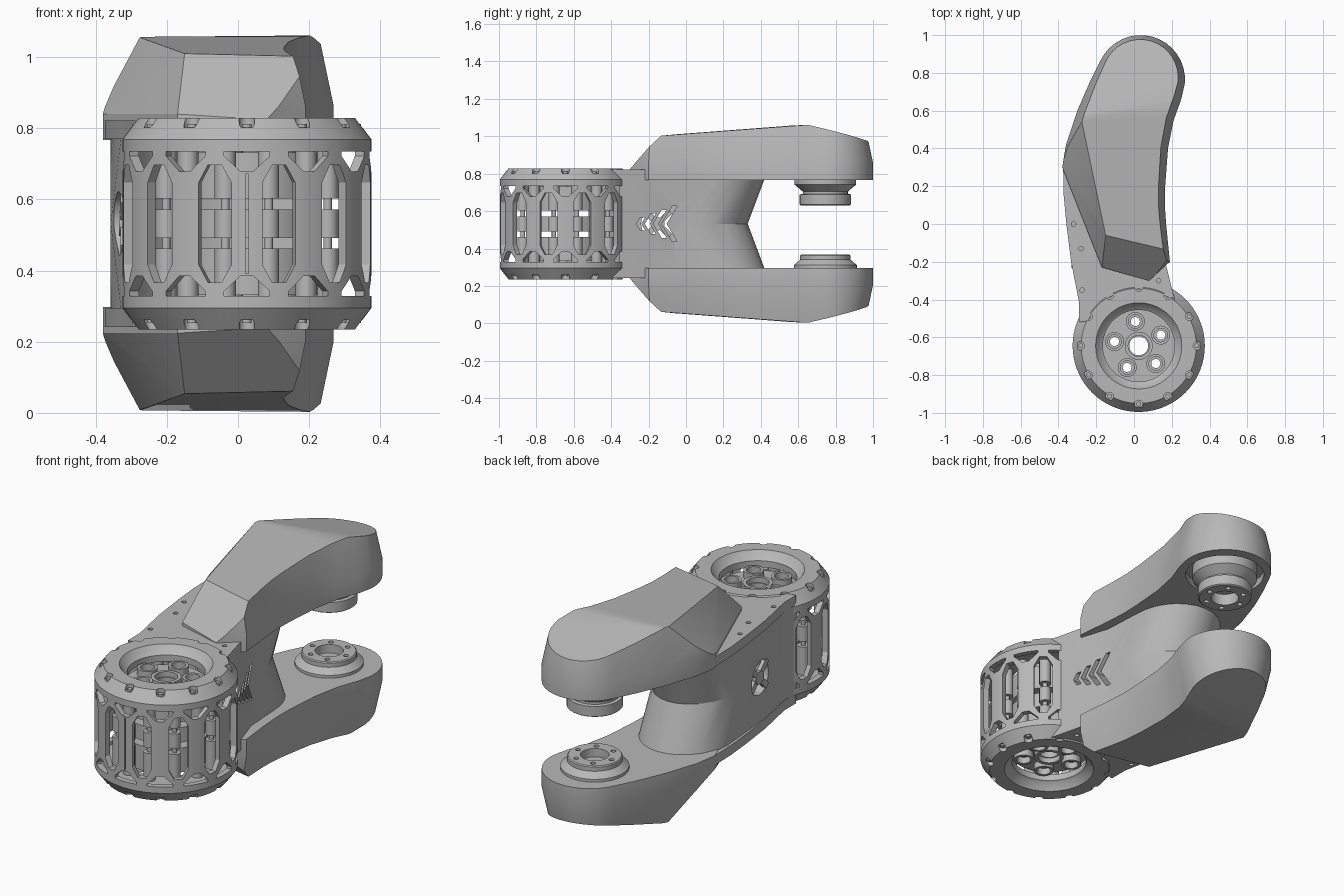
import bpy, bmesh
from math import sin, cos, pi, radians
from mathutils import Vector

cube = bpy.data.objects.get("Cube")
if cube:
    bpy.data.objects.remove(cube, do_unlink=True)

MID = 0.532                  # height of the mirror plane
DRUM = Vector((0.025, -0.645, 0))
HUB = Vector((0.02, 0.745, 0))

grey = bpy.data.materials.new("plain grey")
grey.use_nodes = True
COLOUR = (0.48, 0.48, 0.48, 1)
grey.diffuse_color = COLOUR
for node in grey.node_tree.nodes:
    if node.type == "BSDF_PRINCIPLED":
        node.inputs["Base Color"].default_value = COLOUR


def loft(bm, rings, closed=False):
    """Skin a list of equal point rings; cap the ends unless closed."""
    loops = [[bm.verts.new(p) for p in ring] for ring in rings]
    pairs = list(zip(loops, loops[1:]))
    if closed:
        pairs.append((loops[-1], loops[0]))
    else:
        bm.faces.new(loops[0])
        bm.faces.new(loops[-1])
    n = len(loops[0])
    for a, b in pairs:
        for i in range(n):
            j = (i + 1) % n
            bm.faces.new((a[i], a[j], b[j], b[i]))


def revolve(bm, profile, centre, sides=64, closed=False):
    """Turn (radius, height) points around a vertical axis."""
    angles = [2 * pi * i / sides for i in range(sides)]
    loft(bm, [[centre + Vector((r * cos(a), r * sin(a), h)) for a in angles]
              for r, h in profile], closed)


def rod(bm, centre, r, low, high, sides=20):
    revolve(bm, [(r, low), (r, high)], centre, sides)


def around(centre, radius, angle):
    return centre + Vector((radius * cos(angle), radius * sin(angle), 0))


def finish(name, bm, side=1):
    """Heights are measured from the mirror plane; side -1 flips them."""
    for v in bm.verts:
        v.co.z = MID + side * v.co.z
    bmesh.ops.recalc_face_normals(bm, faces=bm.faces[:])
    mesh = bpy.data.meshes.new(name)
    bm.to_mesh(mesh)
    bm.free()
    mesh.materials.append(grey)
    ob = bpy.data.objects.new(name, mesh)
    bpy.context.scene.collection.objects.link(ob)
    return ob


def activate(ob):
    bpy.ops.object.select_all(action="DESELECT")
    ob.select_set(True)
    bpy.context.view_layer.objects.active = ob


def carve(ob, cutter_bm, side=1):
    cutter = finish("cutter", cutter_bm, side)
    cutter.hide_render = True
    mod = ob.modifiers.new("cut", "BOOLEAN")
    mod.operation, mod.solver, mod.object = "DIFFERENCE", "EXACT", cutter
    activate(ob)
    bpy.ops.object.modifier_apply(modifier=mod.name)
    bpy.data.objects.remove(cutter, do_unlink=True)


def smooth(ob, angle=28):
    activate(ob)
    bpy.ops.object.shade_smooth_by_angle(angle=radians(angle))


def inset(points, d):
    """Shrink a counter-clockwise outline by d."""
    out = []
    for i, p in enumerate(points):
        t = (Vector(points[(i + 1) % len(points)]) - Vector(points[i - 1])).normalized()
        out.append((p[0] - t.y * d, p[1] + t.x * d))
    return out


def level(points, h):
    return [Vector((p[0], p[1], h)) for p in points]


def slice_off(bm, a, b, c):
    """Cut with the plane through three points, keeping the inner side."""
    a, b, c = Vector(a), Vector(b), Vector(c)
    normal = (b - a).cross(c - a).normalized()
    if normal.dot(Vector((0, 0.4, 0.27)) - a) > 0:
        normal.negate()
    bmesh.ops.bisect_plane(bm, geom=bm.verts[:] + bm.edges[:] + bm.faces[:],
                           plane_co=a, plane_no=normal, clear_outer=True)
    bmesh.ops.holes_fill(bm, edges=[e for e in bm.edges if e.is_boundary])


# Faceted fork arms: a tapered curved block with a round end, trimmed by planes
TIP = [around(Vector((.035, .765, 0)), .235, radians(a)) for a in range(-5, 160, 10)]
ARM = ([(.08, -.3), (.19, -.2), (.17, 0), (.163, .1), (.165, .2), (.18, .4), (.21, .55), (.25, .66)]
       + [(p.x, p.y) for p in TIP] + [(-.235, .75), (-.3, .6), (-.36, .42), (-.38, .3), (-.17, -.23)])
RIDGE_L, RIDGE_R = (-.28, .56, .525), (.2, .65, .529)
NOSE_L, NOSE_R = (-.15, -.06, .478), (.13, -.12, .478)
FLANK, TOE = (-.38, .3, .308), (-.17, -.23, .308)
for side, name in ((1, "upper_arm"), (-1, "lower_arm")):
    bm = bmesh.new()
    loft(bm, [level(ARM, .235), level(ARM, .33), level(inset(ARM, .055), .59)])
    slice_off(bm, RIDGE_L, RIDGE_R, NOSE_L)
    slice_off(bm, RIDGE_L, RIDGE_R, (0, .97, .438))
    slice_off(bm, RIDGE_L, NOSE_L, FLANK)
    slice_off(bm, NOSE_L, FLANK, TOE)
    slice_off(bm, NOSE_L, NOSE_R, TOE)
    arm = finish(name, bm, side)
    if side == 1:
        bm = bmesh.new()
        rod(bm, HUB, .2, .1, .275, 48)
        carve(arm, bm)
    smooth(arm, 24)

# Bearing hubs facing each other between the arms
UPPER = [(.165, .29), (.165, .21), (.12, .172), (.12, .16), (.137, .157),
         (.137, .103), (.13, .098), (.07, .098), (.07, .16)]
LOWER = [(.168, .25), (.168, .22), (.135, .192), (.135, .17), (.13, .165),
         (.07, .165), (.07, .21)]
for side, name, profile in ((1, "upper_hub", UPPER), (-1, "lower_hub", LOWER)):
    bm = bmesh.new()
    revolve(bm, profile, HUB, 48)
    hub = finish(name, bm, side)
    bm = bmesh.new()
    face = profile[-2][1]
    for k in range(6):
        rod(bm, around(HUB, .1, k * pi / 3), .013, face - .05, face + .02, 12)
    carve(hub, bm, side)
    smooth(hub)

# Plates that join the arms to the drum
SIDE = [(.23, -.45), (.205, -.36), (.17, -.22), (.12, -.06)]
OUTER = [(-.372, .15), (-.358, 0), (-.333, -.2), (-.29, -.42), (-.29, -.52)]
PLATE = SIDE + [(.14, .3), (-.1, .4), (-.375, .29)] + OUTER
for side, name in ((1, "upper_plate"), (-1, "lower_plate")):
    bm = bmesh.new()
    loft(bm, [level(PLATE, .238), level(PLATE, .29)])
    plate = finish(name, bm, side)
    bm = bmesh.new()
    rod(bm, DRUM, .3, .1, .4, 64)
    for x, y in ((-.32, 0), (-.28, -.13), (-.275, -.35), (.13, -.3)):
        rod(bm, Vector((x, y, 0)), .012, .26, .4, 12)
    carve(plate, bm, side)
    smooth(plate)


# Waisted body between the plates: flat flanks and a rounded, pulled-in back
def body_ring(corner, back, h):
    rear = [(-.125 + .233 * cos(t), corner + (back - corner) * sin(t))
            for t in [pi * i / 14 for i in range(15)]]
    return level(SIDE + rear + inset(OUTER, .004)[2:], h)


bm = bmesh.new()
loft(bm, [body_ring(.16, .42, -.24), body_ring(.0, .33, 0), body_ring(.16, .42, .24)])
body = finish("body", bm)
bm = bmesh.new()
rod(bm, DRUM, .34, -.4, .4, 64)
carve(body, bm)

# Arrow-shaped group of vent slots on the left, round vent on the right
bm = bmesh.new()
for k in range(4):
    y, h, w = -.265 + .045 * k, .035 + .02 * k, .026
    chevron = [(y, 0), (y + h * .6, h), (y + h * .6 + w, h), (y + w, 0),
               (y + h * .6 + w, -h), (y + h * .6, -h)]
    loft(bm, [[Vector((x, u, v)) for u, v in chevron] for x in (-.1, .4)])
carve(body, bm)
VENT_Y = -.15


def disc(bm, r, x0, x1, sides=32):
    loft(bm, [[Vector((x, VENT_Y + r * cos(2 * pi * i / sides), r * sin(2 * pi * i / sides)))
               for i in range(sides)] for x in (x0, x1)])


bm = bmesh.new()
disc(bm, .09, -.45, -.05)
carve(body, bm)
smooth(body, 24)
bm = bmesh.new()
disc(bm, .035, -.335, -.31)
for k in range(4):
    a = pi / 4 + k * pi / 2
    along, across = Vector((0, cos(a), sin(a))), Vector((0, -sin(a), cos(a))) * .016
    loft(bm, [[Vector((x, VENT_Y, 0)) + along * r + across * s
               for x, s in ((-.33, -1), (-.33, 1), (-.31, 1), (-.31, -1))] for r in (.02, .1)])
finish("round_vent_grille", bm)

# Drum cage: a turned shell with windows, gussets, a seam and screw pockets
half = [(.35, .237), (.305, .297), (.228, .297), (.205, .265), (.19, .255), (.19, .22), (.32, .22)]
bm = bmesh.new()
revolve(bm, half + [(r, -h) for r, h in reversed(half)], DRUM, 72, closed=True)
cage = finish("drum_cage", bm)
WINDOW = [(.048, -.115), (.048, .115), (.02, .165), (-.02, .165), (-.048, .115),
          (-.048, -.115), (-.02, -.165), (.02, -.165)]
GUSSET = [(.018, .147), (.064, .19), (.064, .203), (-.064, .203), (-.064, .19), (-.018, .147)]
SEAM = [(-.004, -.14), (.004, -.14), (.004, .14), (-.004, .14)]


def radial_prism(bm, shape, angle, flip=1):
    out, tangent = Vector((cos(angle), sin(angle), 0)), Vector((-sin(angle), cos(angle), 0))
    loft(bm, [[DRUM + out * r + tangent * u + Vector((0, 0, v * flip)) for u, v in shape]
              for r in (.29, .4)])


bm = bmesh.new()
radial_prism(bm, SEAM, -pi / 2)
for k in range(12):
    a = k * pi / 6
    radial_prism(bm, WINDOW, a + pi / 12)
    for flip in (1, -1):
        radial_prism(bm, GUSSET, a, flip)
        rod(bm, around(DRUM, .31, a), .022, flip * .27, flip * .4, 16)
carve(cage, bm)
smooth(cage)

# Screws in the pockets and the ring of necked columns inside the cage
bm = bmesh.new()
for k in range(12):
    for flip in (1, -1):
        rod(bm, around(DRUM, .308, k * pi / 6), .013, flip * .255, flip * .28, 12)
smooth(finish("drum_screws", bm))
NECK = [(.03, .225), (.03, .07), (.012, .07), (.012, .04), (.03, .04)]
bm = bmesh.new()
for k in range(12):
    revolve(bm, NECK + [(r, -h) for r, h in reversed(NECK)],
            around(DRUM, .235, k * pi / 6 + pi / 12), 16)
smooth(finish("drum_columns", bm))


# Drilled core in three stacked pieces, with raised bosses on both ends
def bolt_circle(k):
    return around(DRUM, .13, radians(98 + 72 * k))


def drill(ob, hub_radius, bolt_radius):
    bm = bmesh.new()
    rod(bm, DRUM, hub_radius, -.4, .4, 32)
    for k in range(5):
        rod(bm, bolt_circle(k), bolt_radius, -.4, .4, 24)
    carve(ob, bm)
    smooth(ob)


bm = bmesh.new()
for low, high in ((-.2, -.07), (-.04, .04), (.07, .2)):
    rod(bm, DRUM, .2, low, high, 48)
drill(finish("drum_core", bm), .05, .024)
bm = bmesh.new()
for flip in (1, -1):
    rod(bm, DRUM, .074, flip * .19, flip * .228, 32)
    for k in range(5):
        rod(bm, bolt_circle(k), .05, flip * .19, flip * .235, 24)
drill(finish("drum_bosses", bm), .056, .036)
